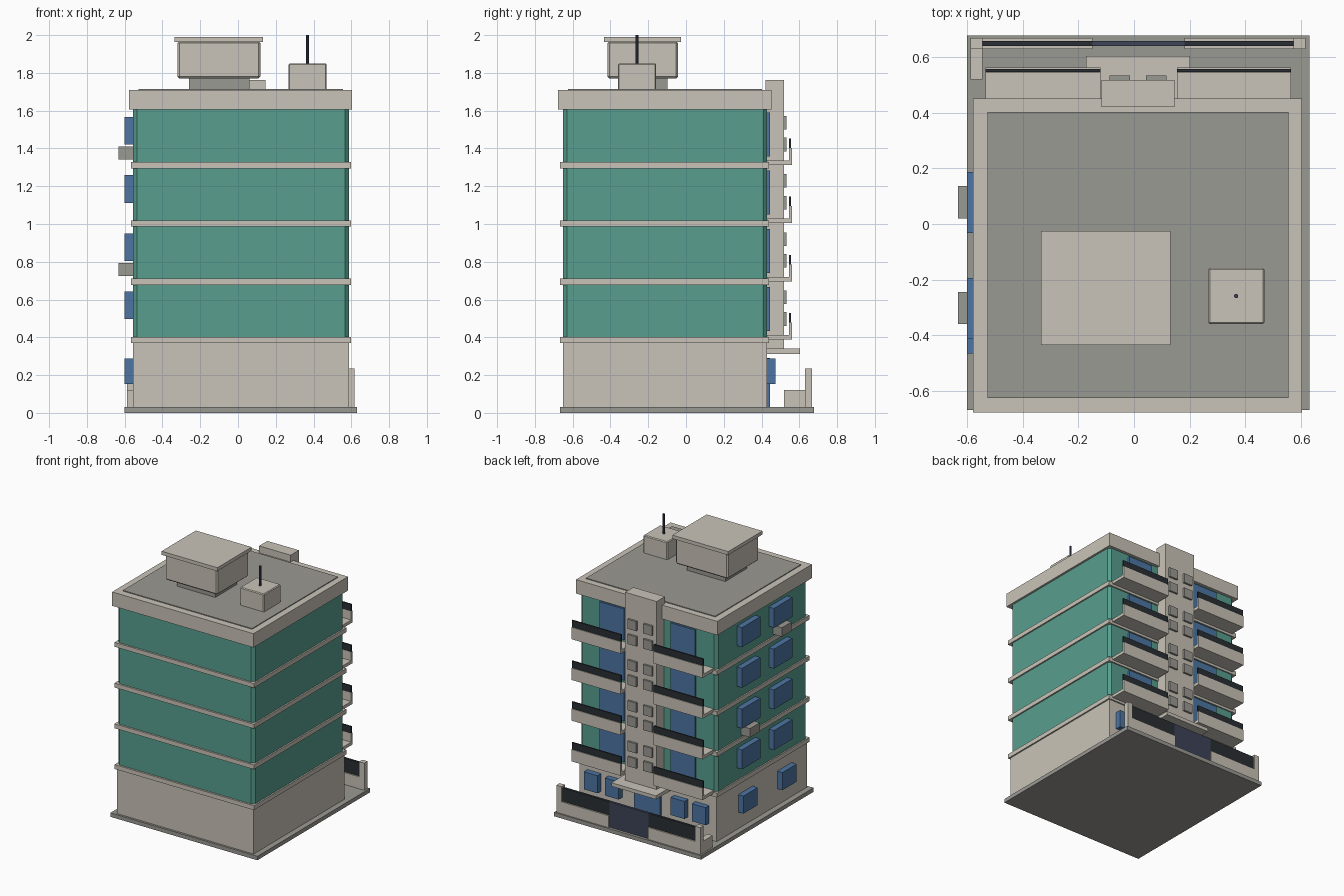
import bpy, bmesh

if "Cube" in bpy.data.objects:
    bpy.data.objects.remove(bpy.data.objects["Cube"])


def mat(name, rgb):
    m = bpy.data.materials.new(name)
    m.diffuse_color = (*rgb, 1)
    m.use_nodes = True
    m.node_tree.nodes["Principled BSDF"].inputs["Base Color"].default_value = m.diffuse_color
    return m


BEIGE = mat("beige plaster", (0.584, 0.552, 0.479))
GREEN = mat("green wall", (0.098, 0.347, 0.275))
BLUE = mat("blue glass", (0.074, 0.178, 0.366))
GRAY = mat("warm gray", (0.323, 0.319, 0.292))
DARK = mat("dark railing", (0.023, 0.028, 0.034))
NAVY = mat("navy metal", (0.048, 0.058, 0.098))


def box(name, x, y, z, m, bevel=0, vertical_only=False):
    """Box from (min, max) ranges, with an optional one-step chamfer."""
    bm = bmesh.new()
    bmesh.ops.create_cube(bm, size=1)
    for v in bm.verts:
        v.co = [r[0] + (c + 0.5) * (r[1] - r[0]) for r, c in zip((x, y, z), v.co)]
    if bevel:
        edges = [e for e in bm.edges if not vertical_only
                 or abs(e.verts[0].co.z - e.verts[1].co.z) > 1e-4]
        bmesh.ops.bevel(bm, geom=edges, offset=bevel, segments=1,
                        affect='EDGES', profile=0.5)
    me = bpy.data.meshes.new(name)
    bm.to_mesh(me)
    bm.free()
    me.materials.append(m)
    ob = bpy.data.objects.new(name, me)
    bpy.context.collection.objects.link(ob)
    return ob


FLOOR = 0.308   # storey height
MID = 0.0145    # symmetry line of the rear facade


def mirrored(x):
    return (2 * MID - x[1], 2 * MID - x[0])


# Main volumes
box("base_slab", (-0.60, 0.63), (-0.668, 0.678), (0, 0.03), GRAY)
box("ground_floor", (-0.557, 0.588), (-0.652, 0.43), (0.03, 0.37), BEIGE)
box("upper_floors", (-0.557, 0.588), (-0.652, 0.43), (0.40, 1.607), GREEN, 0.021, True)
for i in range(4):
    z = 0.37 + FLOOR * i
    box("floor_band", (-0.567, 0.599), (-0.666, 0.44), (z, z + 0.033), BEIGE)
box("roof_parapet", (-0.578, 0.604), (-0.678, 0.452), (1.605, 1.71), BEIGE)
box("roof_deck", (-0.526, 0.555), (-0.625, 0.402), (1.70, 1.716), GRAY)

# Rooftop structures
box("penthouse_pedestal", (-0.26, 0.06), (-0.357, -0.098), (1.71, 1.775), GRAY)
box("penthouse", (-0.32, 0.118), (-0.415, -0.042), (1.77, 1.967), BEIGE, 0.01)
box("penthouse_cap", (-0.335, 0.132), (-0.435, -0.026), (1.963, 1.99), BEIGE)
box("roof_box", (0.267, 0.469), (-0.36, -0.158), (1.71, 1.85), BEIGE, 0.006)
bpy.ops.mesh.primitive_cylinder_add(vertices=8, radius=0.008, depth=0.16,
                                    location=(0.367, -0.259, 1.92))
antenna = bpy.context.object
antenna.name = "antenna"
antenna.data.materials.append(NAVY)

# Rear stair tower with its small vents and entrance canopy
box("stair_tower", (-0.117, 0.146), (0.42, 0.518), (0.335, 1.762), BEIGE)
for i in range(4):
    for z in (0.461, 0.576):
        for x in ((-0.088, -0.015), (0.044, 0.117)):
            box("tower_vent", x, (0.51, 0.533),
                (z + FLOOR * i, z + FLOOR * i + 0.072), GRAY)
box("entrance_canopy", (-0.172, 0.202), (0.43, 0.604), (0.313, 0.34), BEIGE)
box("entrance_door", (-0.095, 0.124), (0.42, 0.445), (0.03, 0.29), BLUE)

# Balconies and their windows on both sides of the tower
for i in range(4):
    z = 0.388 + FLOOR * i
    for x, wx in (((-0.533, -0.12), (-0.385, -0.18)),
                  ((0.154, 0.565), mirrored((-0.385, -0.18)))):
        box("balcony_slab", x, (0.43, 0.562), (z, z + 0.024), BEIGE)
        box("balcony_parapet", x, (0.545, 0.562), (z, z + 0.09), BEIGE)
        box("balcony_rail", x, (0.546, 0.557), (z + 0.09, z + 0.141), DARK)
        box("balcony_window", wx, (0.42, 0.444), (z + 0.045, z + 0.278), BLUE)

# Left side windows
for i in range(4):
    z = 0.496 + FLOOR * i
    for y in ((-0.032, 0.187), (-0.413, -0.194)):
        box("side_window", (-0.60, -0.55), y, (z, z + 0.147), BLUE)
for y in ((0.0, 0.17), (-0.465, -0.295)):
    box("ground_side_window", (-0.60, -0.55), y, (0.154, 0.287), BLUE)

# Air conditioners
box("air_conditioner", (-0.632, -0.55), (-0.36, -0.244), (1.342, 1.41), GRAY)
box("air_conditioner", (-0.632, -0.55), (0.02, 0.137), (0.726, 0.793), GRAY)

# Rear ground floor windows
for x in ((-0.495, -0.38), (-0.318, -0.203)):
    for r in (x, mirrored(x)):
        box("ground_rear_window", r, (0.42, 0.473), (0.154, 0.287), BLUE)

# Rear fence: end posts, low walls, dark panels, gate and side return wall
for x in ((-0.587, -0.544), (0.573, 0.616)):
    box("fence_post", x, (0.629, 0.668), (0.03, 0.235), BEIGE)
for x in ((-0.544, -0.149), (0.181, 0.573)):
    box("fence_low_wall", x, (0.629, 0.668), (0.03, 0.12), BEIGE)
    box("fence_panel", x, (0.639, 0.658), (0.12, 0.222), DARK)
box("fence_gate", (-0.149, 0.181), (0.639, 0.658), (0.03, 0.222), NAVY)
box("side_return_wall", (-0.587, -0.544), (0.52, 0.629), (0.03, 0.12), BEIGE)
